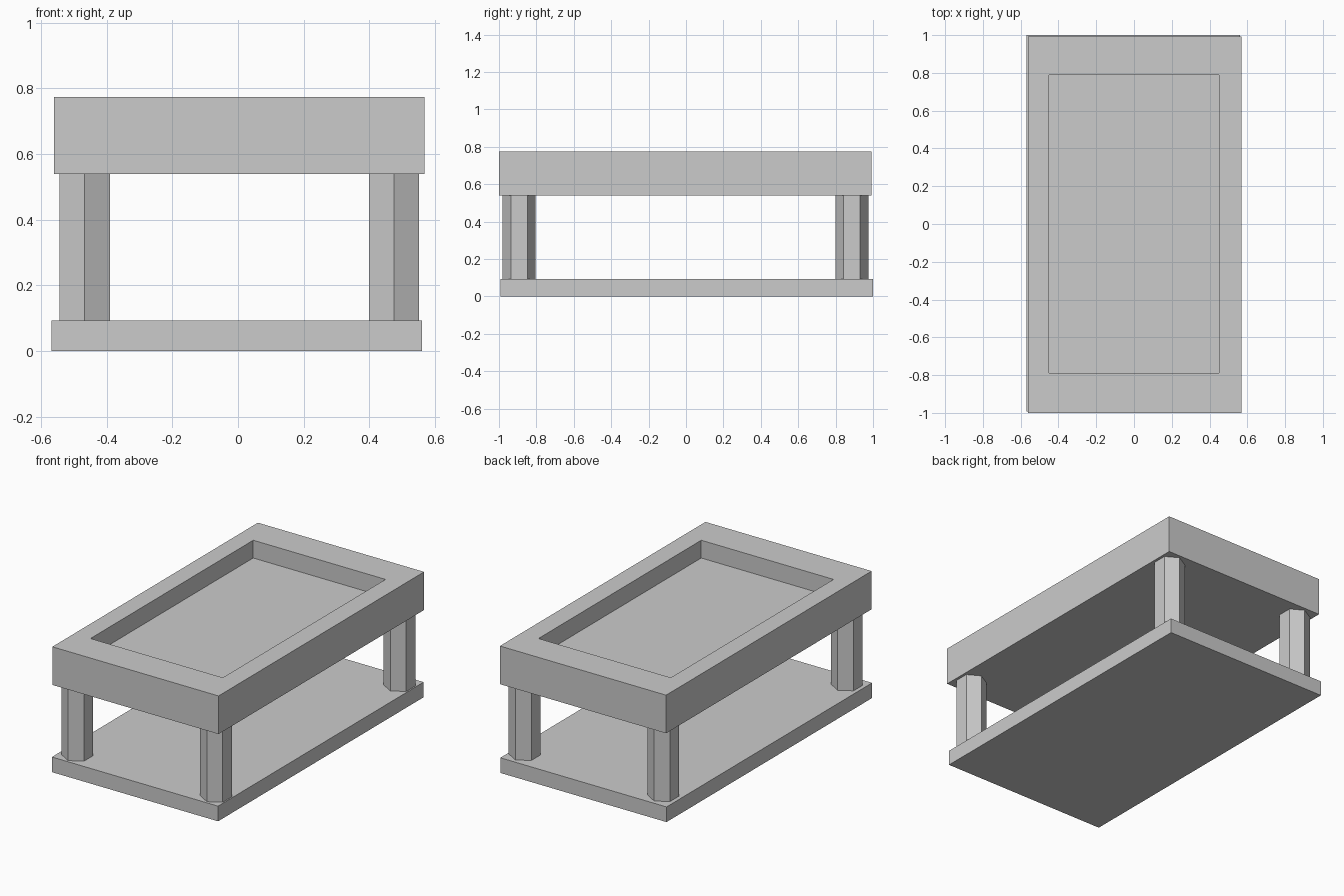
import bpy, bmesh, math
from mathutils import Matrix, Vector

if "Cube" in bpy.data.objects:
    bpy.data.objects.remove(bpy.data.objects["Cube"])


def finish(bm, name):
    bmesh.ops.recalc_face_normals(bm, faces=bm.faces)
    me = bpy.data.meshes.new(name)
    bm.to_mesh(me)
    bm.free()
    ob = bpy.data.objects.new(name, me)
    bpy.context.collection.objects.link(ob)
    return ob


def box(lo, hi):
    lo, hi = Vector(lo), Vector(hi)
    bm = bmesh.new()
    bmesh.ops.create_cube(bm, size=1, matrix=Matrix.Translation((lo + hi) / 2)
                          @ Matrix.Diagonal((*(hi - lo), 1)))
    return bm


BASE_TOP, TRAY_BOTTOM, TRAY_TOP = 0.093, 0.540, 0.774

# Base slab
finish(box((-0.568, -0.993, 0), (0.560, 1.0, BASE_TOP)), "base_slab")

# Tray with a recessed top: inset the top face, fit the opening, push it down
bm = box((-0.560, -1.0, TRAY_BOTTOM), (0.568, 0.993, TRAY_TOP))
bm.normal_update()
top = max(bm.faces, key=lambda f: f.calc_center_median().z)
bmesh.ops.inset_region(bm, faces=[top], thickness=0.1)
for v in top.verts:
    v.co.x = math.copysign(0.449, v.co.x)
    v.co.y = math.copysign(0.789, v.co.y)
floor = bmesh.ops.extrude_discrete_faces(bm, faces=[top])["faces"][0]
for v in floor.verts:
    v.co.z -= 0.109
finish(bm, "recessed_tray")

# Hexagonal legs, corners pointing front and back
for side, x in (("left", -0.467), ("right", 0.475)):
    for end, y in (("front", -0.892), ("back", 0.887)):
        bm = bmesh.new()
        bmesh.ops.create_cone(
            bm, cap_ends=True, segments=6, radius1=0.0885, radius2=0.0885,
            depth=TRAY_BOTTOM - BASE_TOP)
        # Turn so a corner faces along y, whatever the primitive's start angle
        c = bm.verts[:][0].co
        turn = math.pi / 2 - math.atan2(c.y, c.x)
        bm.transform(Matrix.Translation((x, y, (TRAY_BOTTOM + BASE_TOP) / 2))
                     @ Matrix.Rotation(turn, 4, "Z"))
        finish(bm, f"{end}_{side}_leg")
